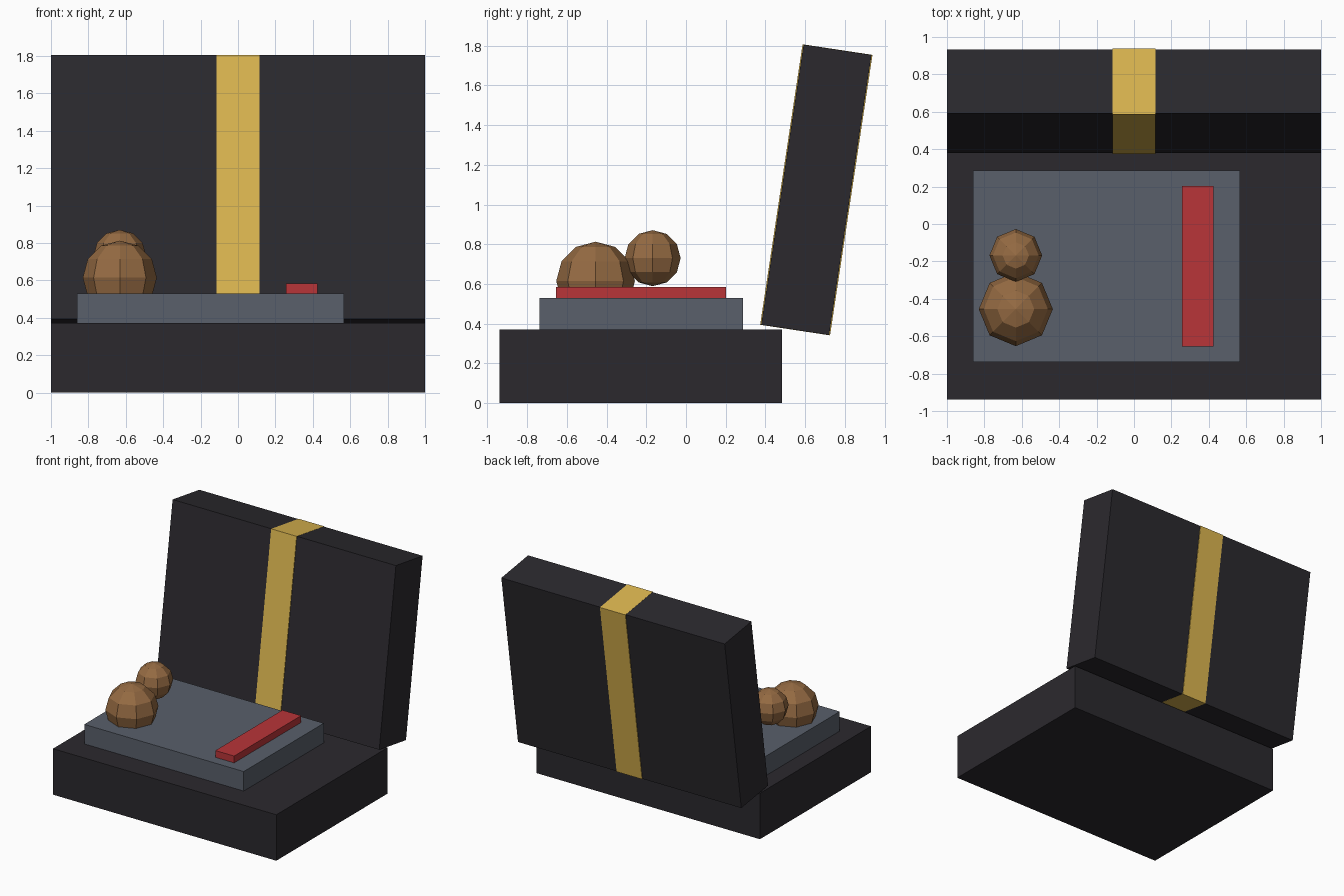
import bpy
from math import radians

if "Cube" in bpy.data.objects:
    bpy.data.objects.remove(bpy.data.objects["Cube"])


def material(name, rgb):
    m = bpy.data.materials.new(name)
    m.diffuse_color = (*rgb, 1)
    m.use_nodes = True
    m.node_tree.nodes["Principled BSDF"].inputs["Base Color"].default_value = m.diffuse_color
    return m


black = material("black", (0.024, 0.022, 0.027))
gold = material("gold", (0.72, 0.47, 0.08))
slate = material("slate", (0.10, 0.115, 0.145))
red = material("red", (0.48, 0.035, 0.04))
brown = material("brown", (0.30, 0.145, 0.055))


def finish(name, mat):
    ob = bpy.context.object
    ob.name = name
    ob.data.materials.append(mat)
    return ob


def box(name, center, size, mat, tilt=0):
    bpy.ops.mesh.primitive_cube_add(size=1, location=center, rotation=(tilt, 0, 0))
    bpy.context.object.scale = size
    return finish(name, mat)


def block(name, x, y, z, mat):
    """Upright box from its (min, max) range on each axis."""
    return box(name, [(a + b) / 2 for a, b in (x, y, z)],
               [b - a for a, b in (x, y, z)], mat)


def ball(name, center, radius):
    bpy.ops.mesh.primitive_uv_sphere_add(segments=8, ring_count=6,
                                         radius=radius, location=center)
    return finish(name, brown)


# Box bottom with the raised insert and the red bar
block("box_base", (-1, 1), (-0.938, 0.482), (0, 0.372), black)
block("insert", (-0.86, 0.568), (-0.738, 0.286), (0.37, 0.53), slate)
block("red_bar", (0.256, 0.424), (-0.655, 0.202), (0.528, 0.585), red)

# Lid standing open, leaning back, with a ribbon wrapped round it
lean = radians(-8.6)
lid_center = (0, 0.656, 1.074)
box("lid", lid_center, (2, 0.346, 1.426), black, lean)
box("lid_ribbon", lid_center, (0.228, 0.356, 1.428), gold, lean)

# Low-poly balls: the large one sunk into the insert
ball("large_ball", (-0.632, -0.455, 0.615), 0.198)
ball("small_ball", (-0.632, -0.168, 0.73), 0.141)
